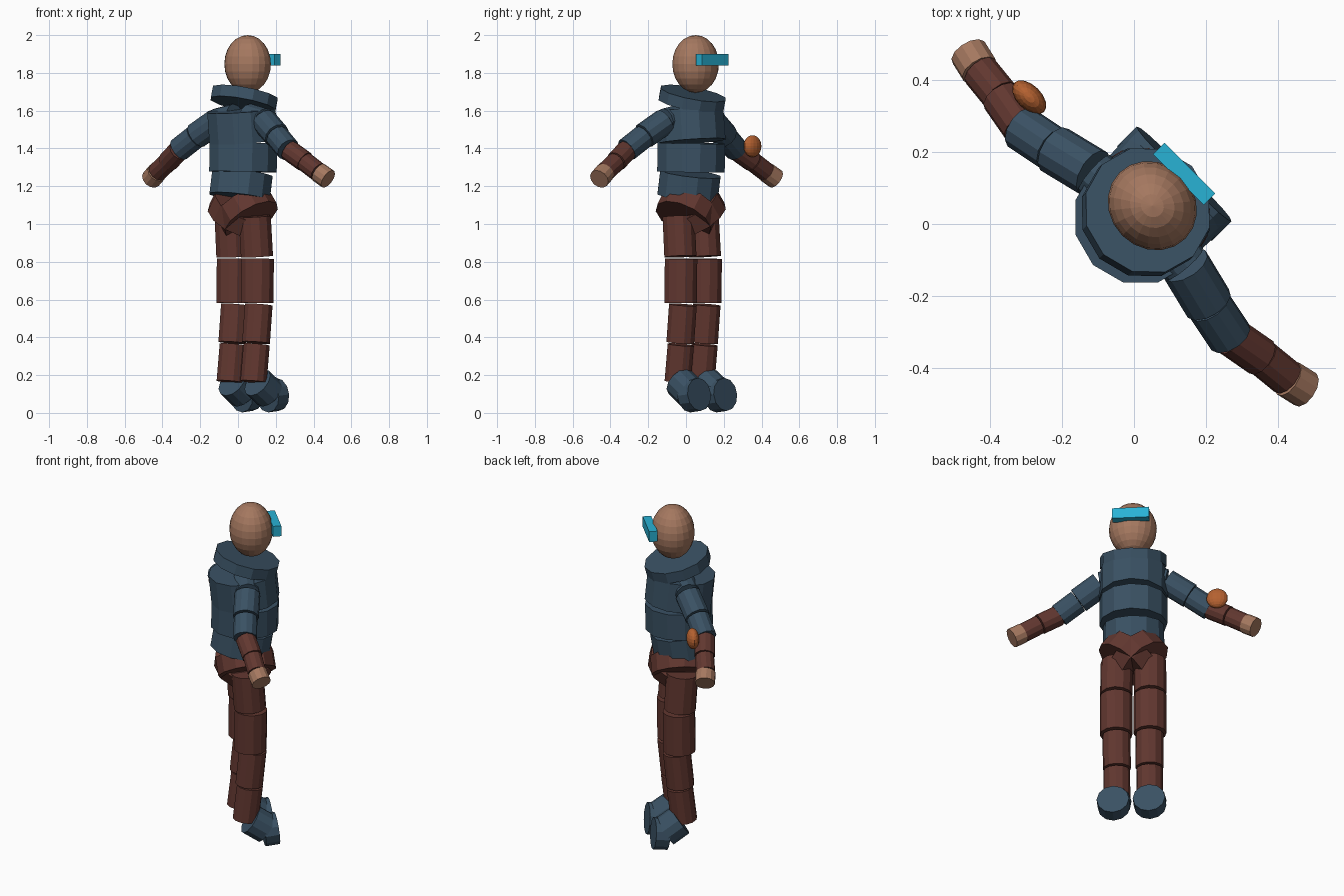
import bpy, bmesh, math
from mathutils import Vector, Matrix

if "Cube" in bpy.data.objects:
    bpy.data.objects.remove(bpy.data.objects["Cube"])

S = math.sqrt(0.5)


def P(l, f, z):
    """Figure space (sideways, forward, up) to world: it faces the +x +y diagonal."""
    return Vector(((f + l) * S, (f - l) * S, z))


FORWARD = P(0, 1, 0)
TURN = Matrix((P(1, 0, 0), FORWARD, (0, 0, 1))).transposed().to_4x4()


def material(name, rgb):
    m = bpy.data.materials.new(name)
    m.diffuse_color = (*rgb, 1)
    m.use_nodes = True
    m.node_tree.nodes["Principled BSDF"].inputs["Base Color"].default_value = m.diffuse_color
    return m


BLUE = material("slate blue", (0.042, 0.082, 0.125))
BROWN = material("dark red brown", (0.120, 0.038, 0.029))
SKIN = material("tan skin", (0.376, 0.188, 0.116))
CYAN = material("bright cyan", (0.022, 0.445, 0.66))
ORANGE = material("burnt orange", (0.46, 0.120, 0.030))


def finish(name, bm, mat):
    mesh = bpy.data.meshes.new(name)
    bm.to_mesh(mesh)
    bm.free()
    mesh.materials.append(mat)
    ob = bpy.data.objects.new(name, mesh)
    bpy.context.collection.objects.link(ob)


def segment(name, a, b, r1, r2, mat, sides=12):
    """Flat-sided cylinder running from point a to point b."""
    a, b = P(*a), P(*b)
    z = (b - a).normalized()
    ref = FORWARD if abs(z.dot(FORWARD)) < 0.8 else Vector((0, 0, 1))
    y = (ref - z * ref.dot(z)).normalized()
    rot = Matrix((y.cross(z), y, z)).transposed().to_4x4()
    bm = bmesh.new()
    bmesh.ops.create_cone(bm, cap_ends=True, segments=sides, radius1=r1, radius2=r2,
                          depth=(b - a).length,
                          matrix=Matrix.Translation((a + b) / 2) @ rot)
    finish(name, bm, mat)


def ellipsoid(name, centre, radii, mat, u, v):
    bm = bmesh.new()
    bmesh.ops.create_uvsphere(bm, u_segments=u, v_segments=v, radius=1,
                              matrix=Matrix.Translation(P(*centre)) @ TURN @ Matrix.Diagonal((*radii, 1)))
    finish(name, bm, mat)


# torso, from waist to collar
segment("waist", (0, 0.012, 1.142), (0, 0.033, 1.268), 0.166, 0.166, BLUE)
segment("belly", (0, 0.037, 1.276), (0, 0.040, 1.428), 0.185, 0.185, BLUE)
segment("chest", (0, 0.041, 1.437), (0, 0.025, 1.602), 0.187, 0.187, BLUE)
segment("collar", (0, 0.038, 1.632), (0, 0.054, 1.692), 0.180, 0.180, BLUE)

# head and visor
ellipsoid("head", (0, 0.072, 1.847), (0.130, 0.118, 0.153), SKIN, 20, 12)
bm = bmesh.new()
bmesh.ops.create_cube(bm, size=1, matrix=Matrix.Translation(P(0, 0.197, 1.87)) @ TURN
                      @ Matrix.Diagonal((0.20, 0.046, 0.062, 1)))
finish("visor", bm, CYAN)

# limbs: (part, start, end, radii, material) for one side, repeated on the other
LIMBS = [
    ("hip", (0, 0.035, 1.105), (0.060, 0.040, 1.025), 0.160, 0.160, BROWN),
    ("upper_thigh", (0.090, 0.035, 1.040), (0.092, 0.050, 0.828), 0.088, 0.088, BROWN),
    ("lower_thigh", (0.092, 0.055, 0.816), (0.092, 0.052, 0.582), 0.089, 0.089, BROWN),
    ("upper_shin", (0.089, 0.066, 0.572), (0.089, 0.046, 0.372), 0.076, 0.076, BROWN),
    ("lower_shin", (0.089, 0.050, 0.361), (0.089, 0.027, 0.165), 0.072, 0.072, BROWN),
    ("foot", (0.095, 0.050, 0.162), (0.098, 0.135, 0.104), 0.086, 0.086, BLUE),
    ("toe", (0.098, 0.120, 0.090), (0.098, 0.197, 0.098), 0.088, 0.088, BLUE),
    ("shoulder", (0.050, 0.030, 1.570), (0.178, 0.020, 1.545), 0.068, 0.068, BLUE),
    ("upper_arm", (0.180, 0.020, 1.543), (0.302, -0.010, 1.467), 0.070, 0.070, BLUE),
    ("lower_upper_arm", (0.306, -0.012, 1.463), (0.410, -0.033, 1.393), 0.064, 0.064, BLUE),
    ("forearm", (0.412, -0.030, 1.390), (0.512, -0.012, 1.330), 0.056, 0.056, BROWN),
    ("wrist", (0.515, -0.011, 1.328), (0.603, -0.002, 1.275), 0.052, 0.052, BROWN),
    ("hand", (0.606, -0.001, 1.273), (0.662, 0.012, 1.238), 0.054, 0.054, SKIN),
]
for side, s in (("right", 1), ("left", -1)):
    for part, a, b, r1, r2, mat in LIMBS:
        segment(f"{side}_{part}", (s * a[0], *a[1:]), (s * b[0], *b[1:]), r1, r2, mat)

# round plate on the left elbow
ellipsoid("elbow_plate", (-0.455, 0.043, 1.412), (0.058, 0.034, 0.058), ORANGE, 16, 10)
